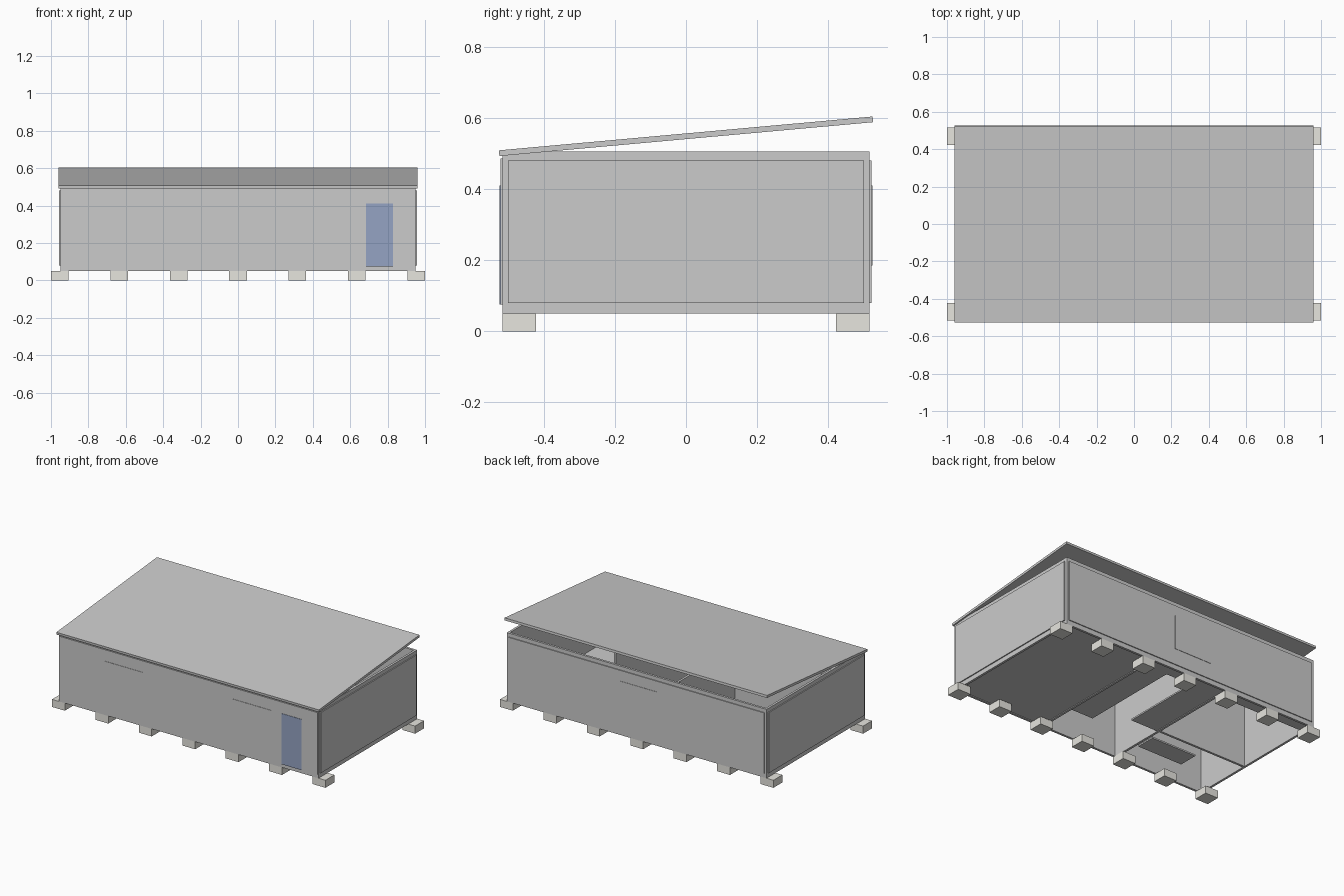
import bpy
import math

if "Cube" in bpy.data.objects:
    bpy.data.objects.remove(bpy.data.objects["Cube"])


def material(name, rgb):
    m = bpy.data.materials.new(name)
    m.diffuse_color = (*rgb, 1)
    m.use_nodes = True
    m.node_tree.nodes["Principled BSDF"].inputs["Base Color"].default_value = m.diffuse_color
    return m


def box(name, x, y, z, mat=None):
    """Box from (min, max) pairs on each axis."""
    bpy.ops.mesh.primitive_cube_add(size=1)
    o = bpy.context.object
    o.name = name
    lo, hi = zip(x, y, z)
    size = [b - a for a, b in zip(lo, hi)]
    mid = [(a + b) / 2 for a, b in zip(lo, hi)]
    for v in o.data.vertices:
        v.co = [c * s for c, s in zip(v.co, size)]
    o.location = mid
    if mat:
        o.data.materials.append(mat)
    return o


concrete = material("concrete", (0.8, 0.79, 0.74))
blue = material("blue_paint", (0.3, 0.37, 0.55))

# Foundation blocks: seven along each long side
for i in range(7):
    cx = -0.953 + i * 0.953 / 3
    for side, ys in (("front", (-0.515, -0.422)), ("back", (0.422, 0.515))):
        box(f"{side}_foundation_block", (cx - 0.047, cx + 0.047), ys, (0, 0.05), concrete)

# Outer walls, open at the top
box("front_wall", (-0.95, 0.95), (-0.515, -0.5), (0.05, 0.505))
box("back_wall", (-0.95, 0.95), (0.5, 0.515), (0.05, 0.505))
for s, side in ((-1, "left"), (1, "right")):
    box(f"{side}_wall", sorted((s * 0.935, s * 0.95)), (-0.5, 0.5), (0.05, 0.505))
    # Raised cladding panel on the end wall
    box(f"{side}_cladding", sorted((s * 0.95, s * 0.957)), (-0.5, 0.5), (0.08, 0.48))

# Cladding on the long walls
box("front_cladding", (-0.945, 0.945), (-0.521, -0.515), (0.075, 0.485))
box("back_cladding", (-0.935, 0.935), (0.515, 0.521), (0.08, 0.48))

# Nearly flush window panels and front door
for x in ((-0.61, -0.33), (0.33, 0.61)):
    box("front_window", x, (-0.5235, -0.521), (0.185, 0.41))
box("back_window", (-0.15, 0.12), (0.521, 0.5235), (0.185, 0.41))
box("front_door", (0.685, 0.83), (-0.5235, -0.518), (0.075, 0.41), blue)

# Interior partitions
box("right_partition", (0.275, 0.29), (-0.5, 0.34), (0.05, 0.5))
box("left_partition", (-0.29, -0.275), (-0.5, 0.5), (0.05, 0.5))
box("cross_partition", (-0.935, -0.29), (-0.115, -0.1), (0.05, 0.5))

# Floor sections
box("right_room_floor", (0.29, 0.935), (-0.5, 0.5), (0.055, 0.065))
box("middle_floor", (0.11, 0.275), (-0.25, 0.43), (0.055, 0.065))
box("corridor_floor", (-0.275, -0.08), (-0.12, 0.43), (0.055, 0.065))
box("small_floor", (-0.64, -0.31), (-0.33, -0.2), (0.055, 0.065))
box("back_sill", (-0.935, 0.275), (0.43, 0.5), (0.055, 0.065))

# Single-slope roof slab, low at the front
angle = math.atan2(0.095, 1.05)
length = 1.05 / math.cos(angle)
roof = box("roof", (-0.96, 0.96), (-length / 2, length / 2), (-0.008, 0.008))
roof.location = (0, 0, 0.548)
roof.rotation_euler.x = angle
